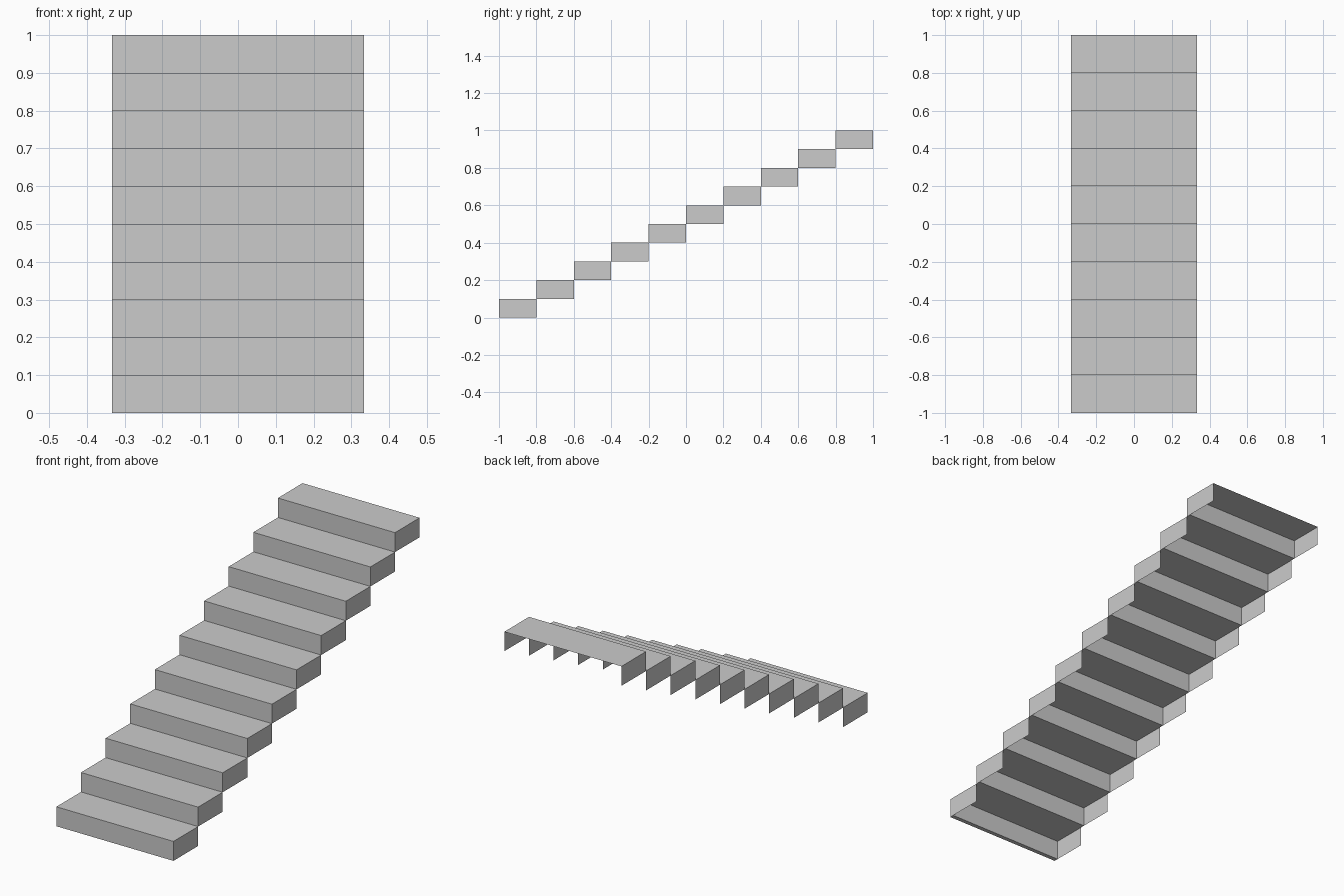
import bpy, bmesh

if "Cube" in bpy.data.objects:
    bpy.data.objects.remove(bpy.data.objects["Cube"])

STEPS = 10
HALF_W = 0.333   # half stair width
RUN = 0.2        # step depth
RISE = 0.1       # step height
THICK = 0.022    # riser board thickness


def make_step(index):
    """One hollow step: tread, two side panels and a riser board; open back and underside."""
    y0 = -1 + index * RUN
    y1, yb = y0 + RUN, y0 + THICK
    z0 = index * RISE
    z1 = z0 + RISE
    bm = bmesh.new()

    def quad(*pts):
        bm.faces.new([bm.verts.new(p) for p in pts])

    def strip(a, b):
        # Full-width quad between two (y, z) profile points
        quad((-HALF_W, *a), (HALF_W, *a), (HALF_W, *b), (-HALF_W, *b))

    strip((y0, z0), (y0, z1))      # riser front
    strip((y0, z1), (y1, z1))      # tread
    strip((yb, z1), (yb, z0))      # riser back
    strip((yb, z0), (y0, z0))      # riser bottom edge
    # Side panels
    quad((HALF_W, y0, z0), (HALF_W, y1, z0), (HALF_W, y1, z1), (HALF_W, y0, z1))
    quad((-HALF_W, y0, z1), (-HALF_W, y1, z1), (-HALF_W, y1, z0), (-HALF_W, y0, z0))

    bmesh.ops.remove_doubles(bm, verts=bm.verts[:], dist=1e-5)
    name = f"step_{index + 1:02d}"
    mesh = bpy.data.meshes.new(name)
    bm.to_mesh(mesh)
    bm.free()
    bpy.context.collection.objects.link(bpy.data.objects.new(name, mesh))


# Flight of steps climbing towards the back
for i in range(STEPS):
    make_step(i)
